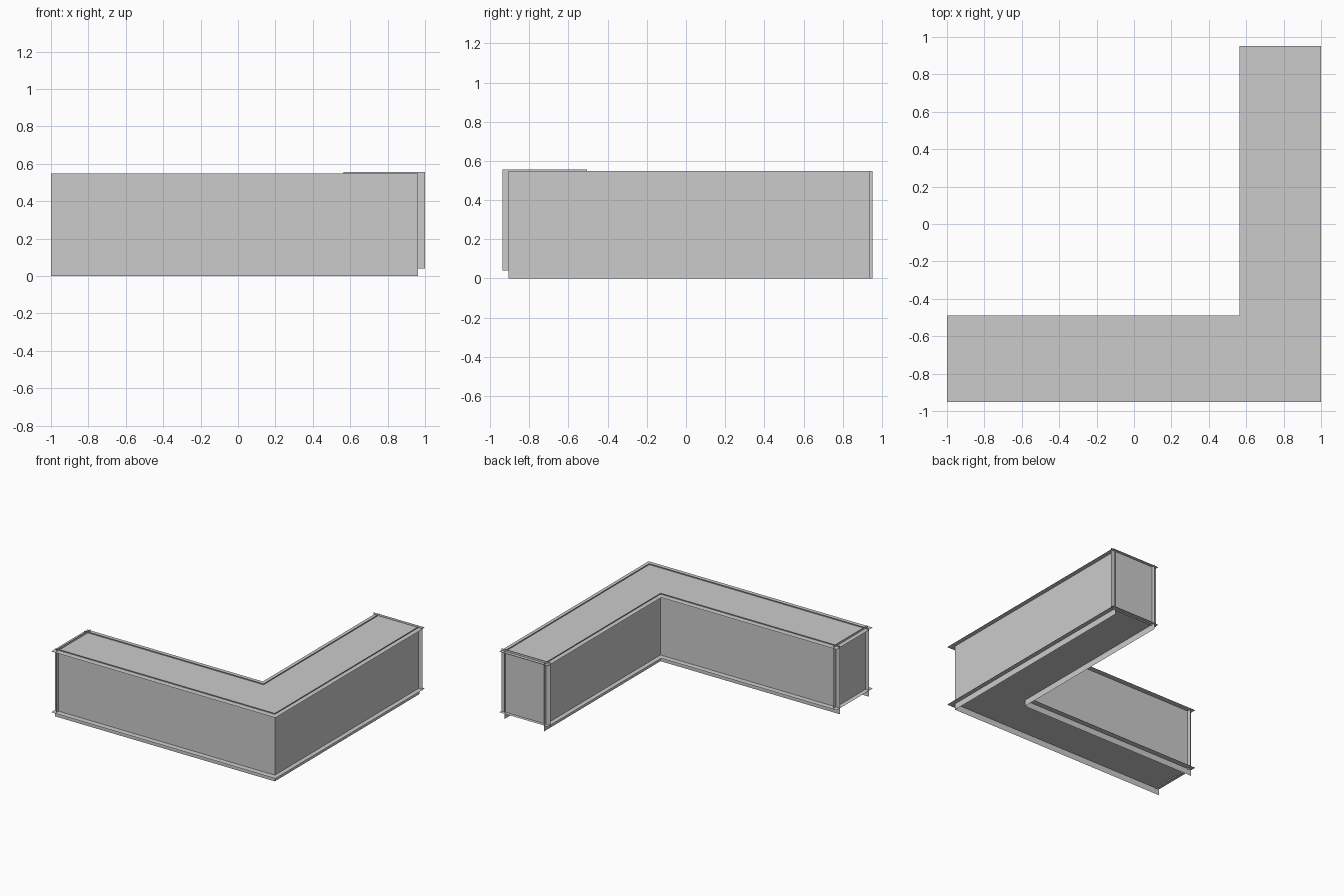
import bpy

if "Cube" in bpy.data.objects:
    bpy.data.objects.remove(bpy.data.objects["Cube"])

Z_FLOOR, Z_TOP = 0.05, 0.54      # horizontal sheets
WALL_H = 0.548                   # walls run past both sheets
X_OUT, X_IN = 0.963, 0.602       # walls of the side leg
Y_OUT, Y_IN = -0.906, -0.535     # walls of the front leg


def sheet(name, points):
    """One thin flat panel from an outline."""
    mesh = bpy.data.meshes.new(name)
    mesh.from_pydata(points, [], [tuple(range(len(points)))])
    obj = bpy.data.objects.new(name, mesh)
    bpy.context.collection.objects.link(obj)
    return obj


def upright(name, a, b, z0, z1):
    """Vertical panel between two plan points."""
    return sheet(name, [(*a, z0), (*b, z0), (*b, z1), (*a, z1)])


# L-shaped floor and top, overhanging the walls
outline = [(-1, -0.952), (1, -0.952), (1, 0.952),
           (0.565, 0.952), (0.565, -0.49), (-1, -0.49)]
sheet("top_panel", [(x, y, Z_TOP) for x, y in outline])
sheet("floor_panel", [(x, y, Z_FLOOR) for x, y in reversed(outline)])

# Outer and inner walls
upright("front_wall", (-1, Y_OUT), (X_OUT, Y_OUT), 0, WALL_H)
upright("right_wall", (X_OUT, Y_OUT), (X_OUT, 0.936), 0, WALL_H)
upright("inner_side_wall", (X_IN, 0.952), (X_IN, Y_IN), 0, WALL_H)
upright("inner_back_wall", (X_IN, Y_IN), (-1, Y_IN), 0, WALL_H)

# End caps crossing the wall ends
upright("left_end_cap", (-0.965, -0.504), (-0.965, -0.936), 0.04, 0.556)
upright("back_end_cap", (1, 0.925), (0.563, 0.925), 0.04, 0.556)
